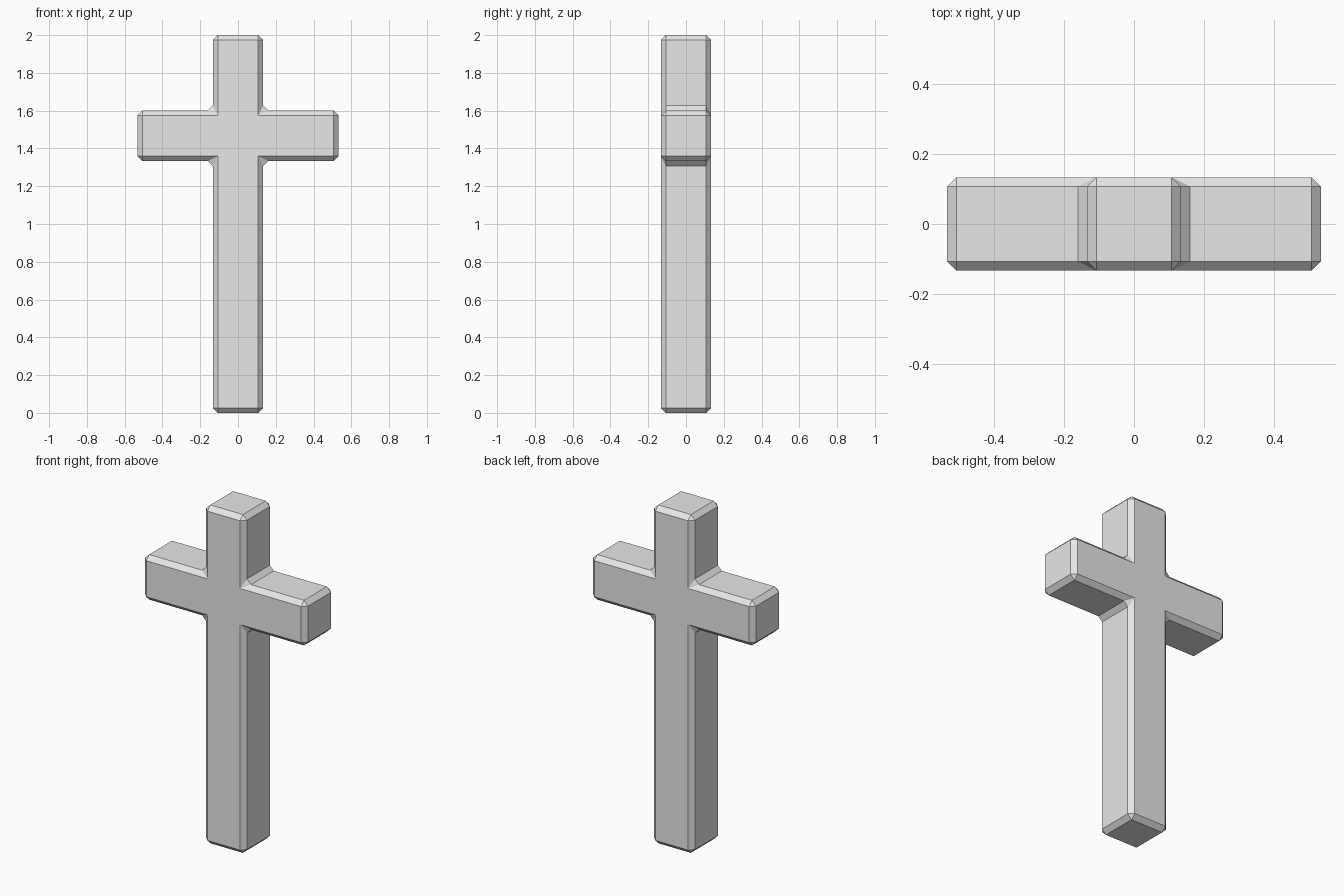
import bpy
import bmesh
from mathutils import Vector

cube = bpy.data.objects.get("Cube")
if cube:
    bpy.data.objects.remove(cube, do_unlink=True)

UNIT = 2 / 15          # half thickness of the beams
BEVEL = UNIT / 5
ARM = 4 * UNIT         # half span of the crossbar
ARM_LOW, ARM_HIGH, TOP = 10 * UNIT, 12 * UNIT, 15 * UNIT

# Material
stone = bpy.data.materials.new("light_grey")
stone.use_nodes = True
grey = (0.8, 0.8, 0.8, 1)
stone.diffuse_color = grey
stone.node_tree.nodes["Principled BSDF"].inputs["Base Color"].default_value = grey

# Cross outline: right half, then mirrored, running counter-clockwise in x, z
right = [(UNIT, 0), (UNIT, ARM_LOW), (ARM, ARM_LOW),
         (ARM, ARM_HIGH), (UNIT, ARM_HIGH), (UNIT, TOP)]
outline = [Vector(p) for p in right + [(-x, z) for x, z in reversed(right)]]
count = len(outline)

bm = bmesh.new()


def vert(p, y):
    return bm.verts.new((p.x, y, p.y))


# Each corner gives one inset point on the face and two points on the rim
layers = []
for side in (-1, 1):
    face, before, after = [], [], []
    for i, p in enumerate(outline):
        to_prev = (outline[i - 1] - p).normalized()
        to_next = (outline[(i + 1) % count] - p).normalized()
        inward = Vector((to_prev.y, -to_prev.x)) + Vector((-to_next.y, to_next.x))
        face.append(vert(p + inward * BEVEL, side * UNIT))
        before.append(vert(p + to_prev * BEVEL, side * (UNIT - BEVEL)))
        after.append(vert(p + to_next * BEVEL, side * (UNIT - BEVEL)))
    layers.append((face, before, after))
    # Flat face, corner triangles and bevelled edges
    bm.faces.new(face)
    for i in range(count):
        j = (i + 1) % count
        bm.faces.new((face[i], before[i], after[i]))
        bm.faces.new((face[i], after[i], before[j], face[j]))

# Side walls and corner chamfers between the front and back rims
(_, b0, a0), (_, b1, a1) = layers
for i in range(count):
    j = (i + 1) % count
    bm.faces.new((b0[i], a0[i], a1[i], b1[i]))
    bm.faces.new((a0[i], b0[j], b1[j], a1[i]))

bmesh.ops.recalc_face_normals(bm, faces=bm.faces)
mesh = bpy.data.meshes.new("bevelled_cross")
bm.to_mesh(mesh)
bm.free()
mesh.materials.append(stone)
cross = bpy.data.objects.new("bevelled_cross", mesh)
bpy.context.scene.collection.objects.link(cross)
